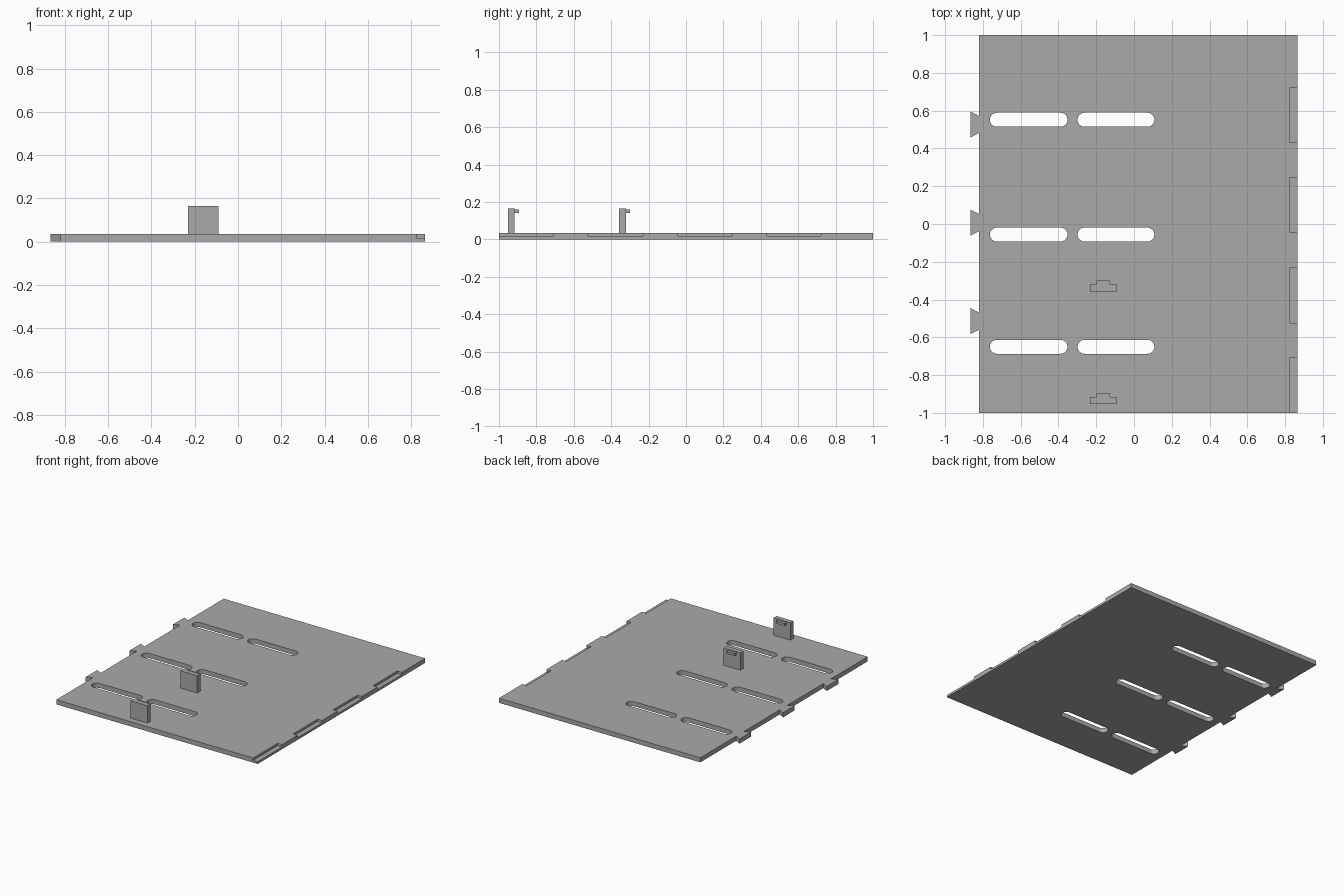
import bpy, bmesh, math

cube = bpy.data.objects.get("Cube")
if cube:
    bpy.data.objects.remove(cube, do_unlink=True)

GREY = (0.4, 0.4, 0.4, 1)
grey = bpy.data.materials.new("plain_grey")
grey.use_nodes = True
grey.diffuse_color = GREY
grey.node_tree.nodes["Principled BSDF"].inputs["Base Color"].default_value = GREY

LEFT, RIGHT, THICK = -0.82, 0.865, 0.035


def prism(name, outlines, z0, z1):
    """Extrude one or more flat outlines from z0 to z1 into a single object."""
    bm = bmesh.new()
    for points in outlines:
        face = bm.faces.new([bm.verts.new((x, y, z0)) for x, y in points])
        side = bmesh.ops.extrude_face_region(bm, geom=[face])["geom"]
        top = [v for v in side if isinstance(v, bmesh.types.BMVert)]
        bmesh.ops.translate(bm, verts=top, vec=(0, 0, z1 - z0))
    bmesh.ops.recalc_face_normals(bm, faces=bm.faces)
    mesh = bpy.data.meshes.new(name)
    bm.to_mesh(mesh)
    bm.free()
    mesh.materials.append(grey)
    obj = bpy.data.objects.new(name, mesh)
    bpy.context.collection.objects.link(obj)
    return obj


def rect(x0, x1, y0, y1):
    return [(x0, y0), (x1, y0), (x1, y1), (x0, y1)]


def stadium(x0, x1, y, r, steps=12):
    """Slot outline with rounded ends."""
    points = []
    for cx, start in ((x1 - r, -math.pi / 2), (x0 + r, math.pi / 2)):
        for i in range(steps + 1):
            a = start + math.pi * i / steps
            points.append((cx + r * math.cos(a), y + r * math.sin(a)))
    return points


def cut(target, cutter):
    mod = target.modifiers.new("cut", "BOOLEAN")
    mod.operation = "DIFFERENCE"
    mod.solver = "EXACT"
    mod.object = cutter
    cutter.hide_render = True
    bpy.context.view_layer.objects.active = target
    bpy.ops.object.modifier_apply(modifier=mod.name)
    bpy.data.objects.remove(cutter, do_unlink=True)


# Base plate with dovetail tabs along its -x edge
outline = [(LEFT, -1), (RIGHT, -1), (RIGHT, 1), (LEFT, 1)]
for y in (0.527, 0.007, -0.514):
    outline += [(LEFT, y + 0.045), (-0.866, y + 0.069),
                (-0.866, y - 0.069), (LEFT, y - 0.045)]
plate = prism("base_plate", [outline], 0, THICK)

# Long slots through the plate
slots = [stadium(x0, x1, y, 0.037)
         for y in (0.552, -0.056, -0.65)
         for x0, x1 in ((-0.763, -0.352), (-0.299, 0.108))]
cut(plate, prism("slot_cutter", slots, -0.1, 0.1))

# Shallow half-depth notches along the +x edge
notches = [rect(0.827, 0.9, y0, y1) for y0, y1 in
           ((-1.1, -0.708), (-0.525, -0.23), (-0.045, 0.245), (0.432, 0.722))]
cut(plate, prism("notch_cutter", notches, 0.017, 0.1))

# Upright clips, each with a small catch on its back face
for label, y in (("front", -0.952), ("rear", -0.357)):
    prism(label + "_clip", [rect(-0.232, -0.091, y, y + 0.036)], THICK, 0.166)
    prism(label + "_clip_catch", [rect(-0.198, -0.127, y + 0.036, y + 0.058)], 0.142, 0.159)
